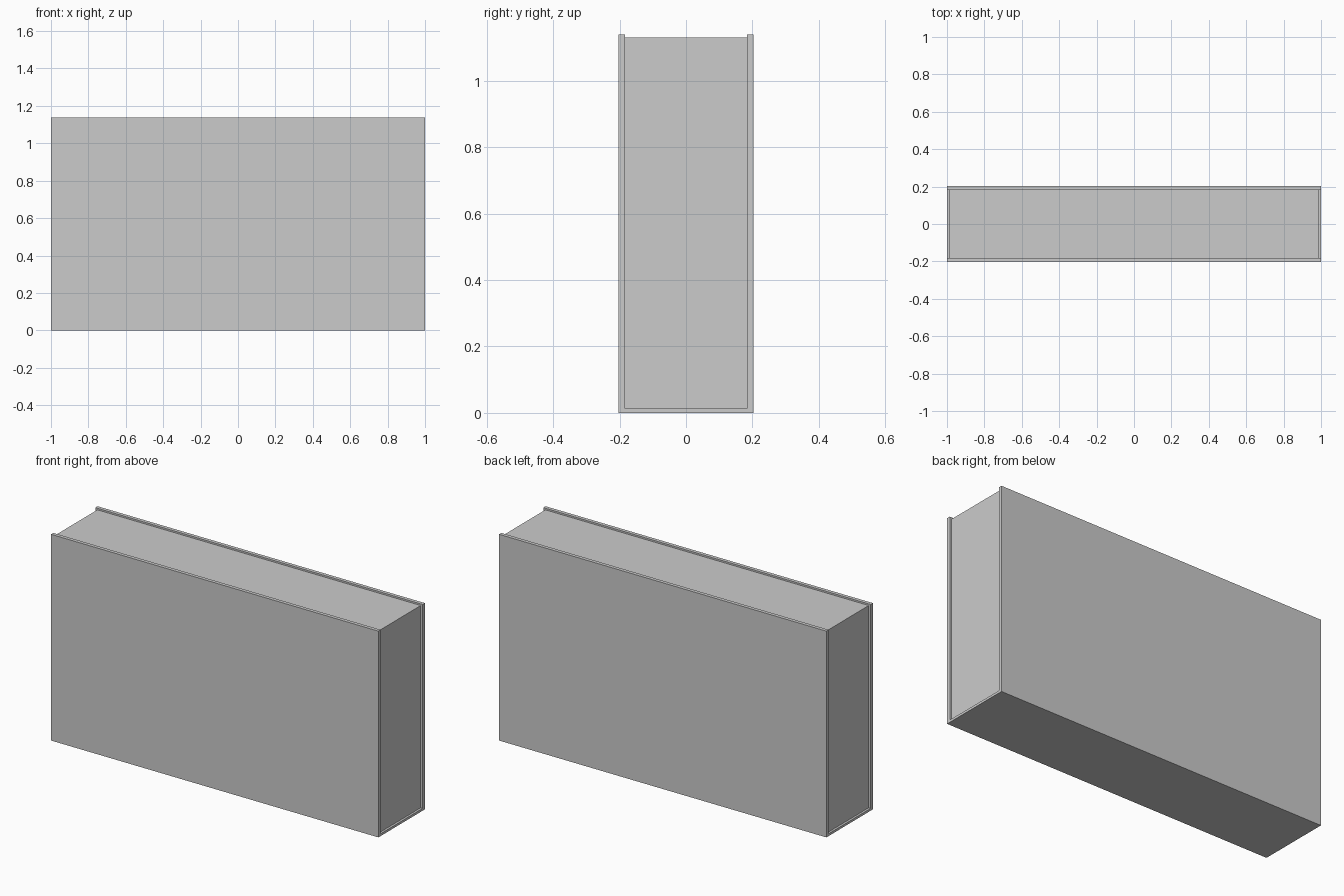
import bpy

if "Cube" in bpy.data.objects:
    bpy.data.objects.remove(bpy.data.objects["Cube"])

HALF_X, HALF_Y, TOP = 1.0, 0.203, 1.139   # outer size
COVER, SPINE = 0.020, 0.013               # board thicknesses
INSET_X, INSET_TOP = 0.012, 0.009         # page block set back from the boards


def box(name, lo, hi):
    """Axis-aligned box between two corners."""
    x0, y0, z0 = lo
    x1, y1, z1 = hi
    verts = [(x, y, z) for z in (z0, z1) for x, y in ((x0, y0), (x1, y0), (x1, y1), (x0, y1))]
    faces = [(3, 2, 1, 0), (4, 5, 6, 7)]
    faces += [(i, (i + 1) % 4, (i + 1) % 4 + 4, i + 4) for i in range(4)]
    mesh = bpy.data.meshes.new(name)
    mesh.from_pydata(verts, [], faces)
    obj = bpy.data.objects.new(name, mesh)
    bpy.context.collection.objects.link(obj)
    return obj


# Spine along the bottom
inner_y = HALF_Y - COVER
box("spine", (-HALF_X, -inner_y, 0), (HALF_X, inner_y, SPINE))

# Front and back cover boards
box("front_cover", (-HALF_X, -HALF_Y, 0), (HALF_X, -inner_y, TOP))
box("back_cover", (-HALF_X, inner_y, 0), (HALF_X, HALF_Y, TOP))

# Page block, set in at both ends and the top
page_x = HALF_X - INSET_X
box("page_block", (-page_x, -inner_y, SPINE), (page_x, inner_y, TOP - INSET_TOP))
